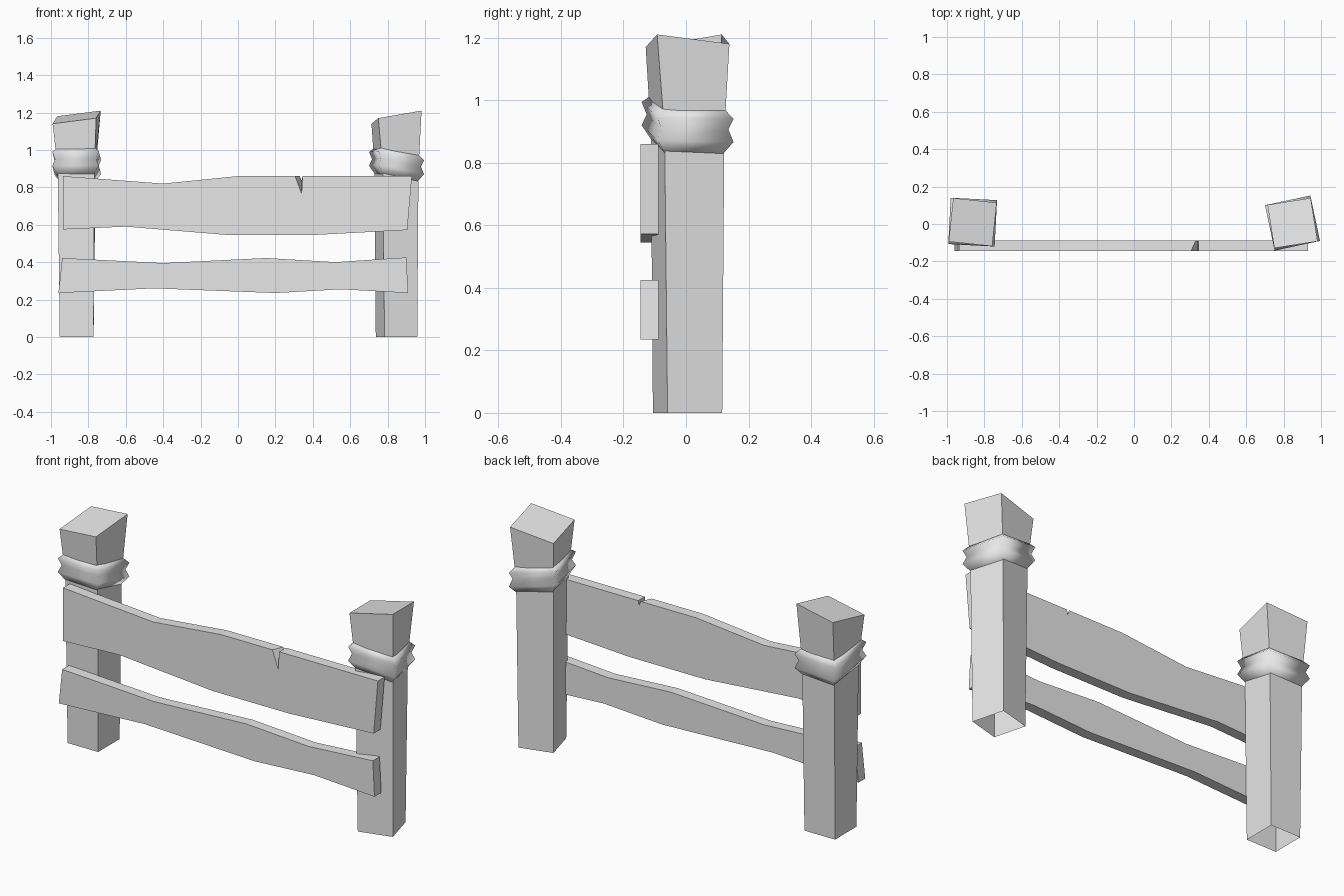
import bpy
import math
from mathutils import Vector

cube = bpy.data.objects.get("Cube")
if cube:
    bpy.data.objects.remove(cube, do_unlink=True)

grey = bpy.data.materials.new("plain_grey")
grey.use_nodes = True
grey.diffuse_color = (0.8, 0.8, 0.8, 1)
grey.node_tree.nodes["Principled BSDF"].inputs["Base Color"].default_value = (0.8, 0.8, 0.8, 1)


def make_object(name, verts, faces):
    mesh = bpy.data.meshes.new(name)
    mesh.from_pydata(verts, [], faces)
    mesh.materials.append(grey)
    mesh.update()
    obj = bpy.data.objects.new(name, mesh)
    bpy.context.collection.objects.link(obj)
    return obj


def square(half, degrees):
    """Corners of a turned square, counter-clockwise from the front right one."""
    radius = half * math.sqrt(2)
    angles = [math.radians(degrees + 225 + 90 * i) for i in range(4)]
    return [(radius * math.cos(a), radius * math.sin(a)) for a in angles]


def side_faces(levels):
    """Quads joining stacked four-corner loops."""
    return [(4 * k + i, 4 * k + (i + 1) % 4, 4 * k + 4 + (i + 1) % 4, 4 * k + 4 + i)
            for k in range(levels - 1) for i in range(4)]


def make_post(name, location, turn):
    # Flared, slightly twisted post, open below and cut at a slant on top
    verts = [(x, y, 0) for x, y in square(0.0905, 15)]
    verts += [(x, y, 0.9) for x, y in square(0.098, 13)]
    verts += [(x, y, z) for (x, y), z in zip(square(0.117, 9), (1.17, 1.21, 1.18, 1.14))]
    post = make_object(name, verts, side_faces(3) + [(8, 9, 10, 11)])

    # Tilted double-ridged binding around the post
    profile = [(0.096, 0.85), (0.124, 0.893), (0.110, 0.93), (0.124, 0.967), (0.102, 0.99)]
    verts = [(x, y, z - 0.19 * x - 0.06 * y)
             for half, z in profile for x, y in square(half, 12)]
    binding = make_object(name + "_binding", verts, side_faces(len(profile)))
    binding.data.shade_smooth()

    for obj in (post, binding):
        obj.location = location
        obj.rotation_euler.z = math.radians(turn)


make_post("left_post", (0.8475, 0.005, 0), 0)
make_post("right_post", (-0.8625, 0.01, 0), 75)


def make_plank(name, front, back=None):
    # Board from a front outline and a matching back outline
    back = back or front
    n = len(front)
    verts = [Vector((x, -0.145, z)) for x, z in front]
    verts += [Vector((x, -0.088, z)) for x, z in back]
    faces = [tuple(range(n)), tuple(reversed(range(n, 2 * n)))]
    faces += [(i, i + n, (i + 1) % n + n, (i + 1) % n) for i in range(n)]
    return make_object(name, verts, faces)


# Upper plank with a crack that narrows towards the back
bottom = [(-0.935, 0.575), (-0.6, 0.59), (-0.05, 0.545), (0.4, 0.545), (0.905, 0.572)]
top_left = [(0, 0.86), (-0.4, 0.82), (-0.935, 0.86)]
crack_front = [(0.93, 0.86), (0.345, 0.86), (0.34, 0.765), (0.305, 0.86)]
crack_back = [(0.93, 0.86), (0.345, 0.86), (0.34, 0.835), (0.33, 0.86)]
make_plank("upper_plank", bottom + crack_front + top_left, bottom + crack_back + top_left)

# Lower plank
make_plank("lower_plank", [
    (-0.96, 0.235), (-0.45, 0.26), (0.2, 0.235), (0.55, 0.255), (0.91, 0.235),
    (0.9, 0.425), (0.52, 0.4), (0.15, 0.422), (-0.4, 0.395), (-0.94, 0.422)])
